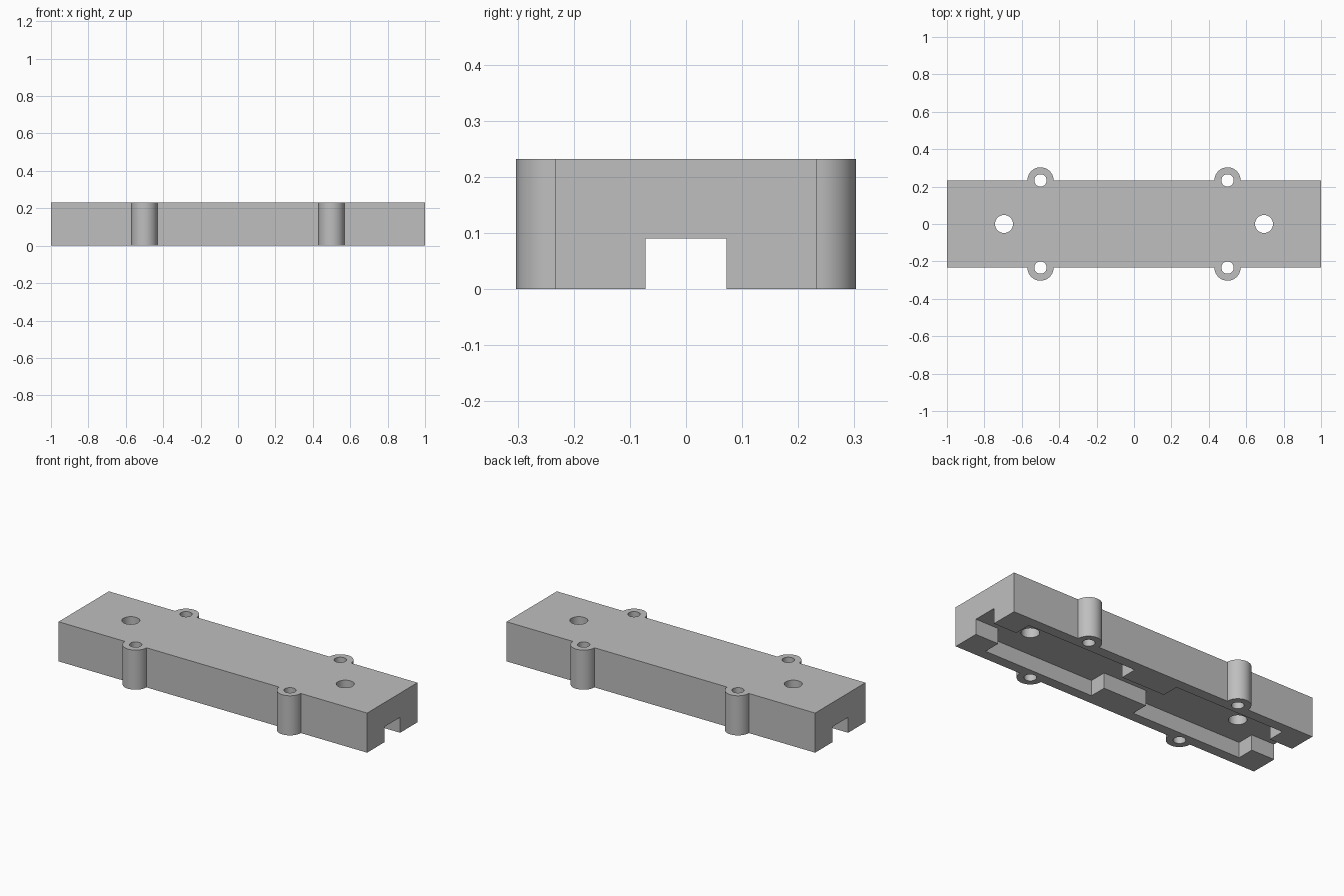
import bpy, bmesh, math
from math import cos, sin, pi

cube = bpy.data.objects.get("Cube")
if cube:
    bpy.data.objects.remove(cube, do_unlink=True)

HEIGHT, HALF_Y = 0.232, 0.233
SLOT_Y, POCKET_Y, DEPTH = 0.072, 0.173, 0.09
BOSS_X, BOSS_R, BOSS_HOLE_R = 0.5, 0.07, 0.033
MOUNT_X, MOUNT_R = 0.695, 0.048

grey = bpy.data.materials.new("plain grey")
grey.use_nodes = True
colour = (0.52, 0.52, 0.52, 1)
grey.diffuse_color = colour
grey.node_tree.nodes["Principled BSDF"].inputs["Base Color"].default_value = colour


def prism(name, outlines, z0, z1):
    """Extrude closed counter-clockwise outlines between two heights."""
    bm = bmesh.new()
    for outline in outlines:
        low = [bm.verts.new((x, y, z0)) for x, y in outline]
        high = [bm.verts.new((x, y, z1)) for x, y in outline]
        bm.faces.new(low[::-1])
        bm.faces.new(high)
        for i in range(len(low)):
            j = (i + 1) % len(low)
            bm.faces.new((low[i], low[j], high[j], high[i]))
    mesh = bpy.data.meshes.new(name)
    bm.to_mesh(mesh)
    bm.free()
    mesh.materials.append(grey)
    obj = bpy.data.objects.new(name, mesh)
    bpy.context.collection.objects.link(obj)
    return obj


def arc(cx, cy, r, end, steps):
    return [(cx + r * cos(end * i / steps), cy + r * sin(end * i / steps))
            for i in range(steps + 1)]


def half_turn(path):
    return path + [(-x, -y) for x, y in path]


# Block outline with the half-round screw bosses along both long sides
side = [(1, HALF_Y)]
for x in (BOSS_X, -BOSS_X):
    side += arc(x, HALF_Y, BOSS_R, pi, 24)
side.append((-1, HALF_Y))
body = prism("mounting_block", [half_turn(side)], 0, HEIGHT)

# Underside channel that widens into two pockets
quarter = [(1.1, SLOT_Y), (0.85, SLOT_Y), (0.85, POCKET_Y),
           (0.14, POCKET_Y), (0.14, SLOT_Y)]
channel_side = quarter + [(-x, y) for x, y in reversed(quarter)]
channel = prism("channel_cutter", [half_turn(channel_side)], -0.1, DEPTH)

# Vertical through holes: four in the bosses, two on the centre line
circles = []
for sx in (1, -1):
    circles.append(arc(sx * MOUNT_X, 0, MOUNT_R, 2 * pi, 40)[:-1])
    for sy in (1, -1):
        circles.append(arc(sx * BOSS_X, sy * HALF_Y, BOSS_HOLE_R, 2 * pi, 40)[:-1])
holes = prism("hole_cutter", circles, -0.1, HEIGHT + 0.1)

# Cut the block, then discard the cutters
bpy.ops.object.select_all(action='DESELECT')
bpy.context.view_layer.objects.active = body
body.select_set(True)
for cutter in (channel, holes):
    cutter.hide_render = True
    mod = body.modifiers.new(cutter.name, 'BOOLEAN')
    mod.operation = 'DIFFERENCE'
    mod.solver = 'EXACT'
    mod.object = cutter
    bpy.ops.object.modifier_apply(modifier=mod.name)
    bpy.data.objects.remove(cutter, do_unlink=True)

bpy.ops.object.shade_smooth_by_angle(angle=math.radians(30))
